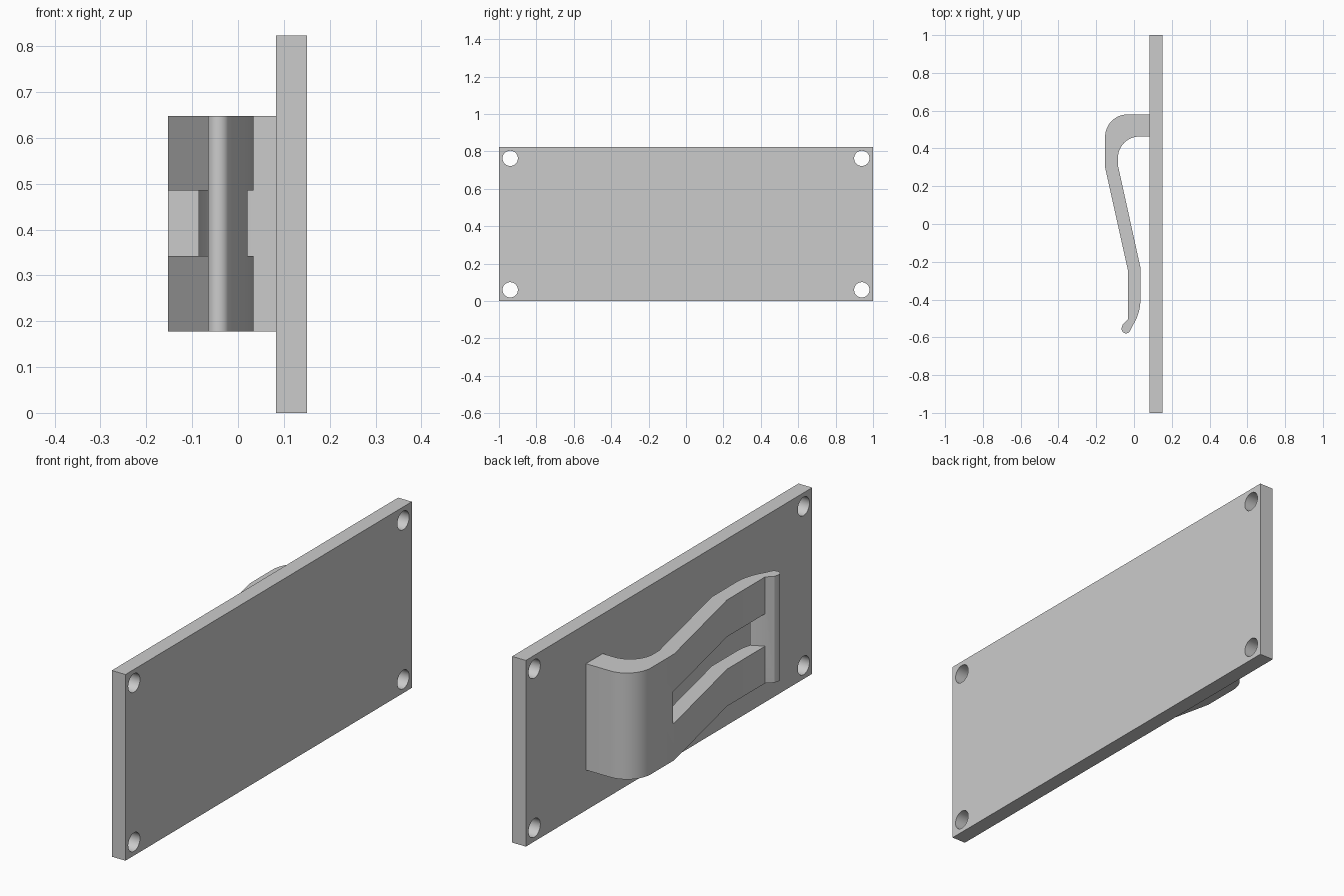
import bpy
import bmesh
from math import pi, sin, cos, radians

cube = bpy.data.objects.get("Cube")
if cube:
    bpy.data.objects.remove(cube, do_unlink=True)

grey = bpy.data.materials.new("plain grey")
grey.use_nodes = True
grey.diffuse_color = (0.6, 0.6, 0.6, 1)
grey.node_tree.nodes["Principled BSDF"].inputs["Base Color"].default_value = (0.6, 0.6, 0.6, 1)


def prism(name, outline, z0, z1):
    """Extrude an outline in the xy plane from z0 up to z1."""
    bm = bmesh.new()
    base = bm.faces.new([bm.verts.new((x, y, z0)) for x, y in outline])
    top = bmesh.ops.extrude_face_region(bm, geom=[base])["geom"]
    verts = [v for v in top if isinstance(v, bmesh.types.BMVert)]
    bmesh.ops.translate(bm, verts=verts, vec=(0, 0, z1 - z0))
    bmesh.ops.recalc_face_normals(bm, faces=bm.faces)
    mesh = bpy.data.meshes.new(name)
    bm.to_mesh(mesh)
    bm.free()
    mesh.materials.append(grey)
    obj = bpy.data.objects.new(name, mesh)
    bpy.context.collection.objects.link(obj)
    return obj


def select(obj):
    bpy.ops.object.select_all(action="DESELECT")
    bpy.context.view_layer.objects.active = obj
    obj.select_set(True)


def cut(obj, cutter):
    """Subtract the cutter, then discard it."""
    select(obj)
    mod = obj.modifiers.new("cut", "BOOLEAN")
    mod.operation = "DIFFERENCE"
    mod.solver = "EXACT"
    mod.object = cutter
    bpy.ops.object.modifier_apply(modifier=mod.name)
    bpy.data.objects.remove(cutter, do_unlink=True)


def arc(cx, cy, r, start, end, n=12):
    angles = [radians(start + (end - start) * i / n) for i in range(n + 1)]
    return [(cx + r * cos(a), cy + r * sin(a)) for a in angles]


# Mounting plate with a screw hole in each corner
HEIGHT = 0.823
plate = prism("mounting_plate", [(0.083, -1), (0.15, -1), (0.15, 1), (0.083, 1)], 0, HEIGHT)
for y in (-0.94, 0.94):
    for z in (0.06, HEIGHT - 0.06):
        bpy.ops.mesh.primitive_cylinder_add(vertices=40, radius=0.041, depth=0.3,
                                            location=(0.116, y, z), rotation=(0, pi / 2, 0))
        hole = bpy.context.object
        hole.data.materials.append(grey)
        cut(plate, hole)

# Spring clip: hooked arm, sloping blade and rounded lip
outline = [(0.083, 0.58)]
outline += arc(-0.035, 0.462, 0.118, 90, 180)            # outer bend
outline += [(-0.153, 0.3), (-0.033, -0.24), (-0.033, -0.505), (-0.06, -0.532)]
outline += arc(-0.042, -0.555, 0.024, 160, 325)          # lip end
outline += arc(-0.216, -0.4, 0.25, -33, 0)               # curved underside of lip
outline += [(0.034, -0.23), (-0.085, 0.31)]
outline += arc(0.028, 0.35, 0.113, 180, 90)              # inner bend
outline += [(0.083, 0.463)]
clip = prism("spring_clip", outline, 0.178, 0.648)

# Slot along the middle of the blade
slot = prism("slot_cutter", [(-0.3, 0.31), (0.08, 0.31), (0.08, -0.45),
                             (-0.033, -0.505), (-0.3, -0.505)], 0.342, 0.485)
cut(clip, slot)

for obj in (plate, clip):
    select(obj)
    bpy.ops.object.shade_smooth_by_angle(angle=radians(25))
